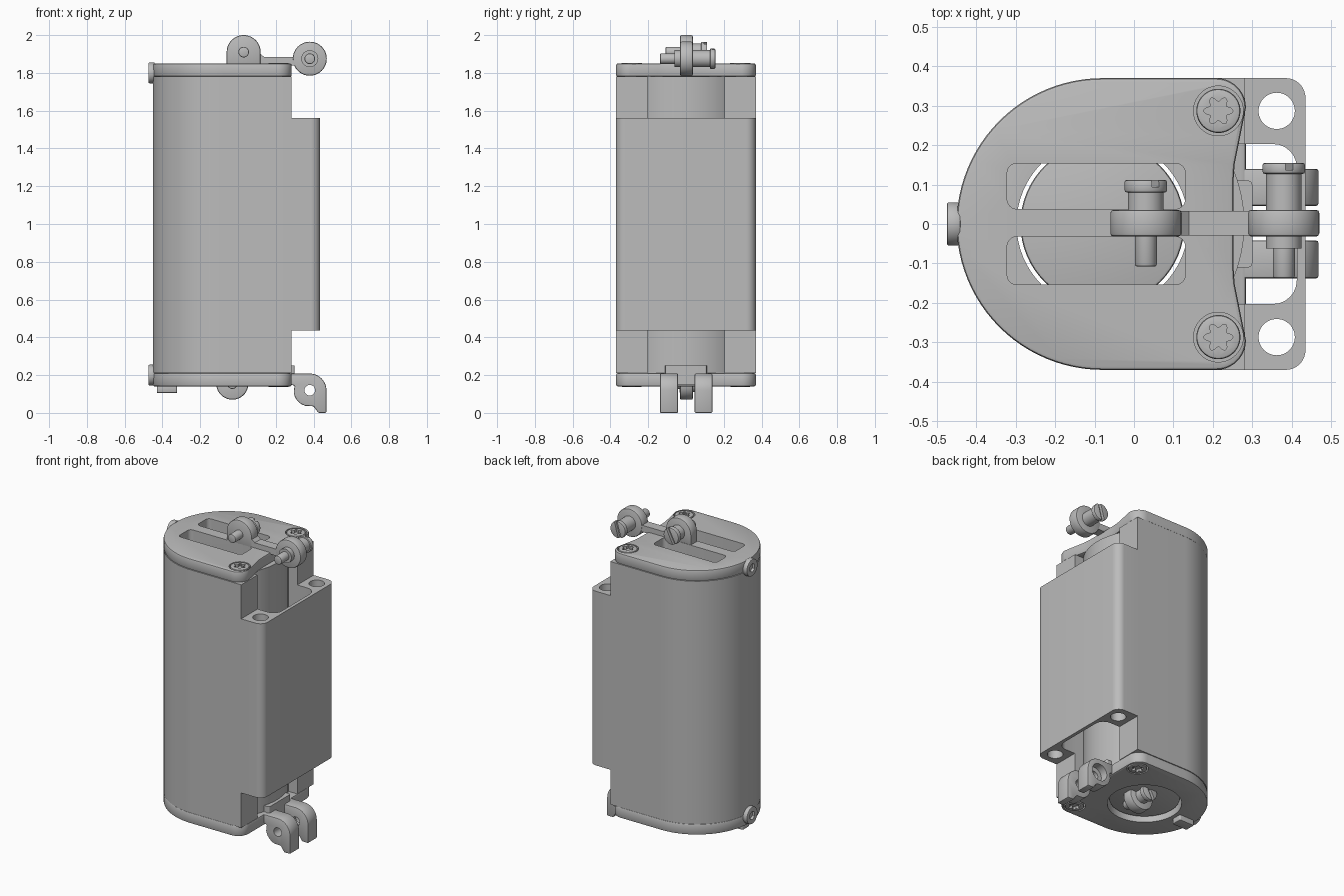
import bpy, bmesh, math
from mathutils import Matrix, Vector

if "Cube" in bpy.data.objects:
    bpy.data.objects.remove(bpy.data.objects["Cube"])

grey = bpy.data.materials.new("plain grey")
grey.diffuse_color = (0.50, 0.50, 0.50, 1)
grey.use_nodes = True
grey.node_tree.nodes["Principled BSDF"].inputs["Base Color"].default_value = grey.diffuse_color
CX, R, W = -0.08, 0.37, 0.37          # tube axis, outer radius, half width
SX, SY = 0.214, 0.287                 # cap screw position


def arc(cx, cy, r, a0, a1, n=8):
    return [(cx + r * math.cos(math.radians(a0 + (a1 - a0) * i / n)),
             cy + r * math.sin(math.radians(a0 + (a1 - a0) * i / n))) for i in range(n + 1)]


def prism(name, pts, lo, hi, axis='Z', bevel=0):
    """Extrude an outline along Z, or an (x, z) outline along Y."""
    bm = bmesh.new()
    put = (lambda p, h: (p[0], p[1], h)) if axis == 'Z' else (lambda p, h: (p[0], h, p[1]))
    face = bm.faces.new([bm.verts.new(put(p, lo)) for p in pts])
    out = bmesh.ops.extrude_face_region(bm, geom=[face])
    shift = Vector(put((0, 0), hi - lo))
    bmesh.ops.translate(bm, vec=shift, verts=[v for v in out['geom'] if isinstance(v, bmesh.types.BMVert)])
    bmesh.ops.recalc_face_normals(bm, faces=bm.faces)
    me = bpy.data.meshes.new(name)
    bm.to_mesh(me)
    bm.free()
    me.materials.append(grey)
    ob = bpy.data.objects.new(name, me)
    bpy.context.collection.objects.link(ob)
    if bevel:
        m = ob.modifiers.new("bevel", 'BEVEL')
        m.width, m.segments, m.limit_method, m.angle_limit = bevel, 2, 'ANGLE', math.radians(50)
        apply(ob, m)
    return ob


def disc(name, a, b, r, lo, hi, axis='Z', bevel=0, n=48):
    return prism(name, arc(a, b, r, 0, 360, n)[:-1], lo, hi, axis, bevel)


def apply(ob, mod):
    bpy.context.view_layer.objects.active = ob
    bpy.ops.object.modifier_apply(modifier=mod.name)


def combine(ob, others, op='DIFFERENCE'):
    for o in others:
        m = ob.modifiers.new("bool", 'BOOLEAN')
        m.operation, m.object, m.solver = op, o, 'EXACT'
        apply(ob, m)
        bpy.data.objects.remove(o)
    return ob


def rounded(x0, x1, y0, y1, r):
    return (arc(x1 - r, y1 - r, r, 0, 90, 6) + arc(x0 + r, y1 - r, r, 90, 180, 6)
            + arc(x0 + r, y0 + r, r, 180, 270, 6) + arc(x1 - r, y0 + r, r, 270, 360, 6))


def d_shape(x1, r, mid=()):
    """Half-round back, straight sides, rounded front corners."""
    return (arc(CX, 0, R, 90, 270, 48) + arc(x1 - r, -W + r, r, 270, 360, 10)
            + list(mid) + arc(x1 - r, W - r, r, 0, 90, 10))


def star():
    return [(SX + (0.030 + 0.007 * math.cos(6 * t)) * math.cos(t),
             (0.030 + 0.007 * math.cos(6 * t)) * math.sin(t))
            for t in [math.tau * i / 60 for i in range(60)]]


# Main housing: thick middle, with a stepped-back recess at each end
body = prism("housing", d_shape(0.435, 0.05), 0.21, 1.78)
steps = [prism("c", rounded(0.282, 0.6, -0.6, 0.6, 0.001), a, b) for a, b in ((0, 0.435), (1.56, 2))]
pocket = prism("c", rounded(0.0, 0.413, -0.203, 0.203, 0.06), 0, 2)
combine(pocket, [disc("c", CX, 0, 0.36, -0.1, 2.1, n=96)])
holes = [disc("c", 0.362, s * SY, 0.046, 0, 2) for s in (1, -1)]
combine(body, steps + [pocket] + holes + [disc("c", CX, 0, 0.30, 0, 2, n=64)])

# Inner cylinder
disc("inner_cylinder", CX, 0, 0.208, 0.17, 1.70, n=64, bevel=0.008)

# Top cap with waisted front edge and two slots
waist = [(0.255, -0.15), (0.252, -0.1), (0.252, 0.1), (0.255, 0.15)]
cap = prism("top_cap", d_shape(0.284, 0.075, waist), 1.78, 1.85, bevel=0.009)
slots = [prism("c", rounded(-0.322, 0.13, a, b, 0.025), 1.7, 1.9)
         for a, b in ((0.038, 0.154), (-0.154, -0.032))]
combine(cap, slots + [disc("c", SX, s * SY, 0.063, 1.815, 1.9) for s in (1, -1)])

# Bottom cap with round opening
base = prism("bottom_cap", d_shape(0.284, 0.075), 0.14, 0.21, bevel=0.009)
combine(base, [disc("c", CX, 0, 0.218, 0, 0.4, n=64)]
        + [disc("c", SX, s * SY, 0.063, 0.1, 0.175) for s in (1, -1)])
prism("bottom_tab", rounded(-0.43, -0.322, -0.035, 0.035, 0.01), 0.105, 0.15, bevel=0.006)

# Star-socket screws in both caps
for side, lo, hi, c0, c1 in (("top", 1.80, 1.853, 1.835, 1.9), ("bottom", 0.137, 0.19, 0.1, 0.155)):
    for s, tag in ((1, "back"), (-1, "front")):
        screw = disc(f"{side}_screw_{tag}", SX, s * SY, 0.056, lo, hi, bevel=0.007)
        combine(screw, [prism("c", [(x, y + s * SY) for x, y in star()], c0, c1)])

# Hex-socket screws on the round side, turned to face -x
for z, tag in ((1.80, "upper"), (0.20, "lower")):
    ob = disc(f"side_screw_{tag}", 0, 0, 0.055, 0, 0.035, bevel=0.006)
    combine(ob, [disc("c", 0, 0, 0.027, 0.018, 0.1, n=6)])
    ob.data.transform(Matrix.Translation((-0.44, 0, z)) @ Matrix.Rotation(-math.pi / 2, 4, 'Y'))

# Top bracket: two eyes joined by an arm over the rib
LY0, LY1 = -0.032, 0.036
eye = arc(0.03, 1.91, 0.09, 0, 180, 24) + [(-0.06, 1.84), (0.12, 1.84)]
rear = prism("rear_eye", eye, LY0, LY1, 'Y', 0.008)
prism("bracket_arm", [(0.10, 1.84), (0.34, 1.84), (0.34, 1.883), (0.14, 1.883), (0.12, 1.90), (0.10, 1.90)],
      LY0 + 0.003, LY1 - 0.003, 'Y')
disc("front_eye", 0.38, 1.875, 0.09, LY0, LY1, 'Y', 0.008)


def bolt(name, x, z, head, shoulder, tip, y_base, angle):
    """Slotted shoulder bolt lying along y, head at the back."""
    ob = disc(name, x, z, 0.054, shoulder, head, 'Y', 0.006)
    combine(ob, [disc("c", x, z, 0.045, y_base, shoulder + 0.01, 'Y'),
                 disc("c", x, z, 0.028, tip, y_base + 0.01, 'Y', 0.006)], 'UNION')
    c, s = math.cos(angle), math.sin(angle)
    bar = [(x + u * c - v * s, z + u * s + v * c)
           for u, v in ((-.08, -.01), (.08, -.01), (.08, .01), (-.08, .01))]
    return combine(ob, [prism("c", bar, head - 0.018, head + 0.05, 'Y')])


bolt("rear_bolt", 0.03, 1.91, 0.112, 0.08, -0.108, 0.0, 1.1)
bolt("front_bolt", 0.38, 1.875, 0.155, 0.127, -0.138, -0.062, 1.3)

# Bottom eye and its bolt inside the round opening
prism("lower_eye", arc(-0.03, 0.155, 0.085, 180, 360, 24) + [(0.055, 0.2), (-0.115, 0.2)], LY0, LY1, 'Y', 0.008)
bolt("lower_bolt", -0.03, 0.155, 0.112, 0.08, -0.108, 0.0, 1.1)

# Fork: two hooked prongs on a short root
prong = ([(0.27, 0.15), (0.30, 0.145), (0.296, 0.12)] + arc(0.38, 0.12, 0.086, 190, 255, 6)
         + [(0.40, 0.035), (0.425, 0.0), (0.468, 0.0)] + arc(0.38, 0.12, 0.088, 0, 90, 12) + [(0.27, 0.208)])
for a, b, tag in ((-0.138, -0.042), (0.046, 0.14)) and ((-0.138, -0.042, "front"), (0.046, 0.14, "back")):
    ob = prism(f"fork_prong_{tag}", prong, a, b, 'Y', 0.006)
    cuts = [disc("c", 0.38, 0.12, 0.028, -0.3, 0.3, 'Y')]
    if tag == "back":
        cuts.append(disc("c", 0.38, 0.12, 0.055, 0.09, 0.3, 'Y'))
    combine(ob, cuts)
prism("fork_root", rounded(0.24, 0.30, -0.11, 0.11, 0.01), 0.15, 0.25)

# Smooth curved walls, keep edges crisp
for ob in bpy.context.scene.objects:
    bpy.ops.object.select_all(action='DESELECT')
    ob.select_set(True)
    bpy.context.view_layer.objects.active = ob
    bpy.ops.object.shade_smooth_by_angle(angle=math.radians(30))
